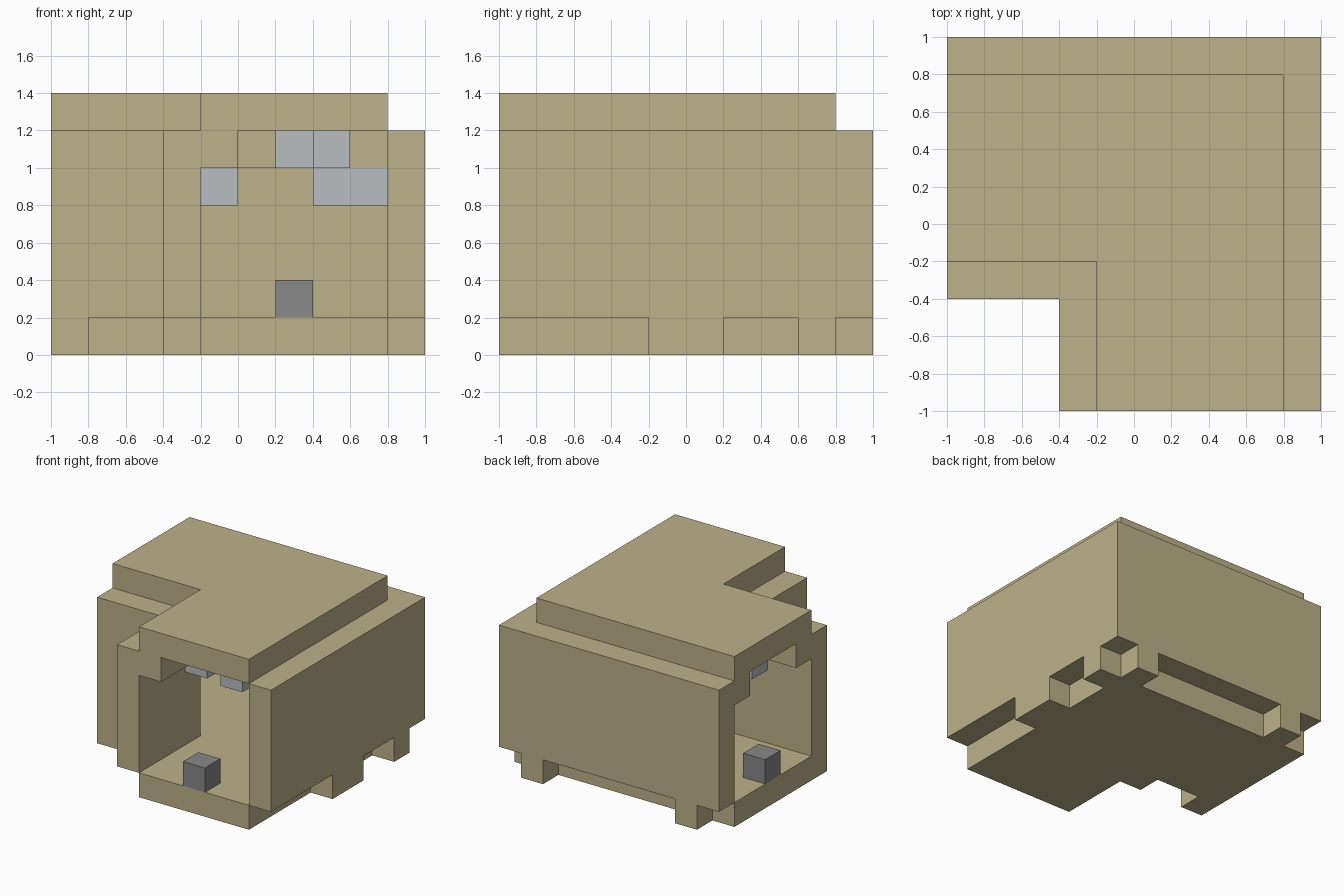
import bpy
import bmesh

cube = bpy.data.objects.get("Cube")
if cube:
    bpy.data.objects.remove(cube, do_unlink=True)

UNIT = 0.2  # one block


def material(name, rgb):
    mat = bpy.data.materials.new(name)
    mat.use_nodes = True
    mat.diffuse_color = (*rgb, 1)
    bsdf = next(n for n in mat.node_tree.nodes if n.type == 'BSDF_PRINCIPLED')
    bsdf.inputs["Base Color"].default_value = (*rgb, 1)
    return mat


sandstone = material("sandstone", (0.509, 0.445, 0.254))
pale_grey = material("pale_grey", (0.479, 0.509, 0.533))
dark_grey = material("dark_grey", (0.246, 0.246, 0.246))


def prism(name, outline, bottom, top, mat):
    """Extrude a plan outline, given in blocks, from bottom to top."""
    bm = bmesh.new()
    face = bm.faces.new([bm.verts.new((x * UNIT, y * UNIT, bottom * UNIT))
                         for x, y in outline])
    out = bmesh.ops.extrude_face_region(bm, geom=[face])
    verts = [v for v in out["geom"] if isinstance(v, bmesh.types.BMVert)]
    bmesh.ops.translate(bm, verts=verts, vec=(0, 0, (top - bottom) * UNIT))
    bmesh.ops.recalc_face_normals(bm, faces=bm.faces)
    mesh = bpy.data.meshes.new(name)
    bm.to_mesh(mesh)
    bm.free()
    mesh.materials.append(mat)
    obj = bpy.data.objects.new(name, mesh)
    bpy.context.collection.objects.link(obj)
    return obj


def block(name, x, y, z, mat):
    outline = [(x, y), (x + 1, y), (x + 1, y + 1), (x, y + 1)]
    return prism(name, outline, z, z + 1, mat)


# Floor and roof share the same L-shaped plan
plan = [(-1, -5), (4, -5), (4, 4), (-5, 4), (-5, -1), (-1, -1)]
prism("floor", plan, 0, 1, sandstone)
prism("roof", plan, 6, 7, sandstone)

# Walls around the outer and inner corners
outer = [(4, -5), (5, -5), (5, 5), (-5, 5), (-5, 4), (4, 4)]
inner = [(-5, -2), (-2, -2), (-2, -5), (-1, -5), (-1, -1), (-5, -1)]
prism("outer_wall", outer, 1, 6, sandstone)
prism("inner_wall", inner, 1, 6, sandstone)

# Stepped ledges where the walls meet the roof
ledge = [(-5, -1), (-1, -1), (-1, -5), (0, -5), (0, 0), (-5, 0)]
prism("inner_ledge", ledge, 5, 6, sandstone)
prism("back_ledge", [(-5, 3), (4, 3), (4, 4), (-5, 4)], 5, 6, sandstone)

# Feet below the walls
feet = [(4, -1), (4, 0), (4, 3), (3, 4), (-4, 4), (-5, -2), (-2, -2)]
for x, y in feet:
    block("foot", x, y, 0, sandstone)

# Pale blocks hanging from the ledges and roof
hanging = [(-1, -2, 4), (-3, -1, 4), (2, 3, 4), (3, 3, 4), (2, -4, 5), (1, 0, 5)]
for x, y, z in hanging:
    block("hanging_block", x, y, z, pale_grey)

# Dark blocks standing in the two openings
for x, y in [(1, -5), (-5, 1)]:
    block("floor_block", x, y, 1, dark_grey)
